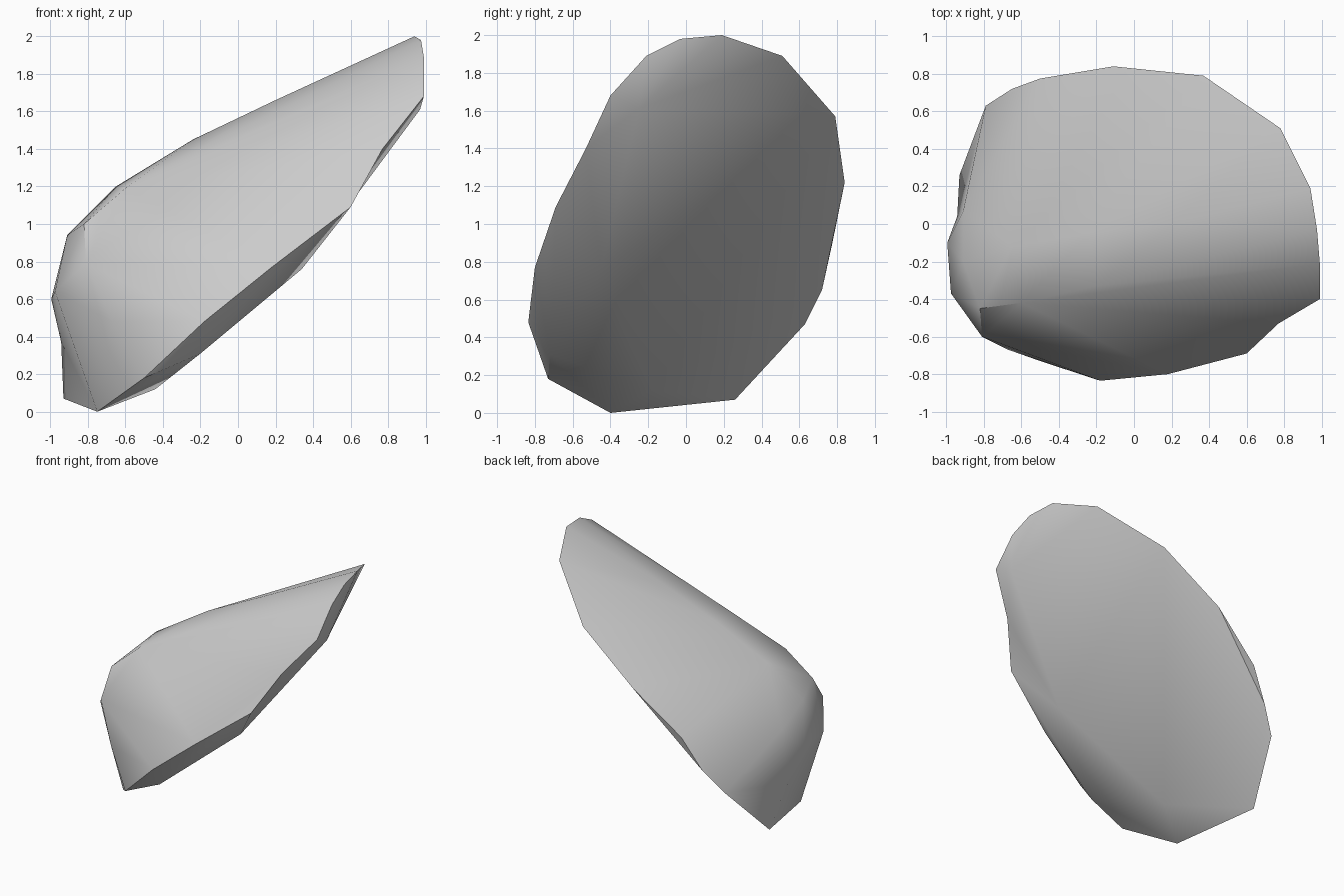
import bpy, bmesh, math

if "Cube" in bpy.data.objects:
    bpy.data.objects.remove(bpy.data.objects["Cube"])

# Leaning slab boulder: corner points by region
rim_front = [(0.94, 0.19, 2.0), (0.975, -0.03, 1.98), (0.99, -0.21, 1.89), (0.99, -0.4, 1.68),
             (0.6, -0.69, 1.09), (0.18, -0.8, 0.77), (-0.18, -0.835, 0.48), (-0.5, -0.73, 0.18)]
rim_back = [(0.78, 0.51, 1.89), (0.37, 0.79, 1.57), (-0.11, 0.84, 1.22), (-0.5, 0.775, 0.9),
            (-0.65, 0.72, 0.65), (-0.79, 0.63, 0.47)]
foot = [(-0.75, -0.4, 0.0), (-0.93, 0.26, 0.07), (-0.67, -0.67, 0.48), (-0.81, -0.6, 0.79),
        (-0.975, -0.37, 0.64), (-0.995, -0.1, 0.6), (-0.91, 0.07, 0.8)]
crown = [(-0.82, -0.45, 1.0), (-0.91, -0.2, 0.94), (-0.65, -0.12, 1.2), (-0.6, -0.42, 1.19),
         (-0.2, -0.33, 1.4), (-0.24, -0.05, 1.45), (0.2, 0.0, 1.66)]
underside = [(0.97, -0.25, 1.61), (0.34, -0.45, 0.76), (-0.2, -0.72, 0.31), (-0.44, -0.18, 0.12)]
# Dents: hull position, then the pushed-in position
dents = [((0.82, -0.58, 1.36), (0.77, -0.53, 1.4)), ((-0.985, 0.06, 0.36), (-0.942, 0.04, 0.37))]

bm = bmesh.new()
for p in rim_front + rim_back + foot + crown + underside:
    bm.verts.new(p)
pushed = [(bm.verts.new(a), b) for a, b in dents]
hull = bmesh.ops.convex_hull(bm, input=list(bm.verts))
for v, target in pushed:
    if v.is_valid:
        v.co = target
bmesh.ops.delete(bm, geom=[v for v in bm.verts if not v.link_faces], context='VERTS')
bmesh.ops.recalc_face_normals(bm, faces=list(bm.faces))

mesh = bpy.data.meshes.new("boulder")
bm.to_mesh(mesh)
bm.free()
boulder = bpy.data.objects.new("boulder", mesh)
bpy.context.collection.objects.link(boulder)

# Plain grey stone
stone = bpy.data.materials.new("grey stone")
stone.diffuse_color = (0.6, 0.6, 0.6, 1)
stone.use_nodes = True
stone.node_tree.nodes["Principled BSDF"].inputs["Base Color"].default_value = stone.diffuse_color
mesh.materials.append(stone)

# Smooth broad faces, crisp ridges
bpy.context.view_layer.objects.active = boulder
boulder.select_set(True)
bpy.ops.object.shade_smooth_by_angle(angle=math.radians(35))
